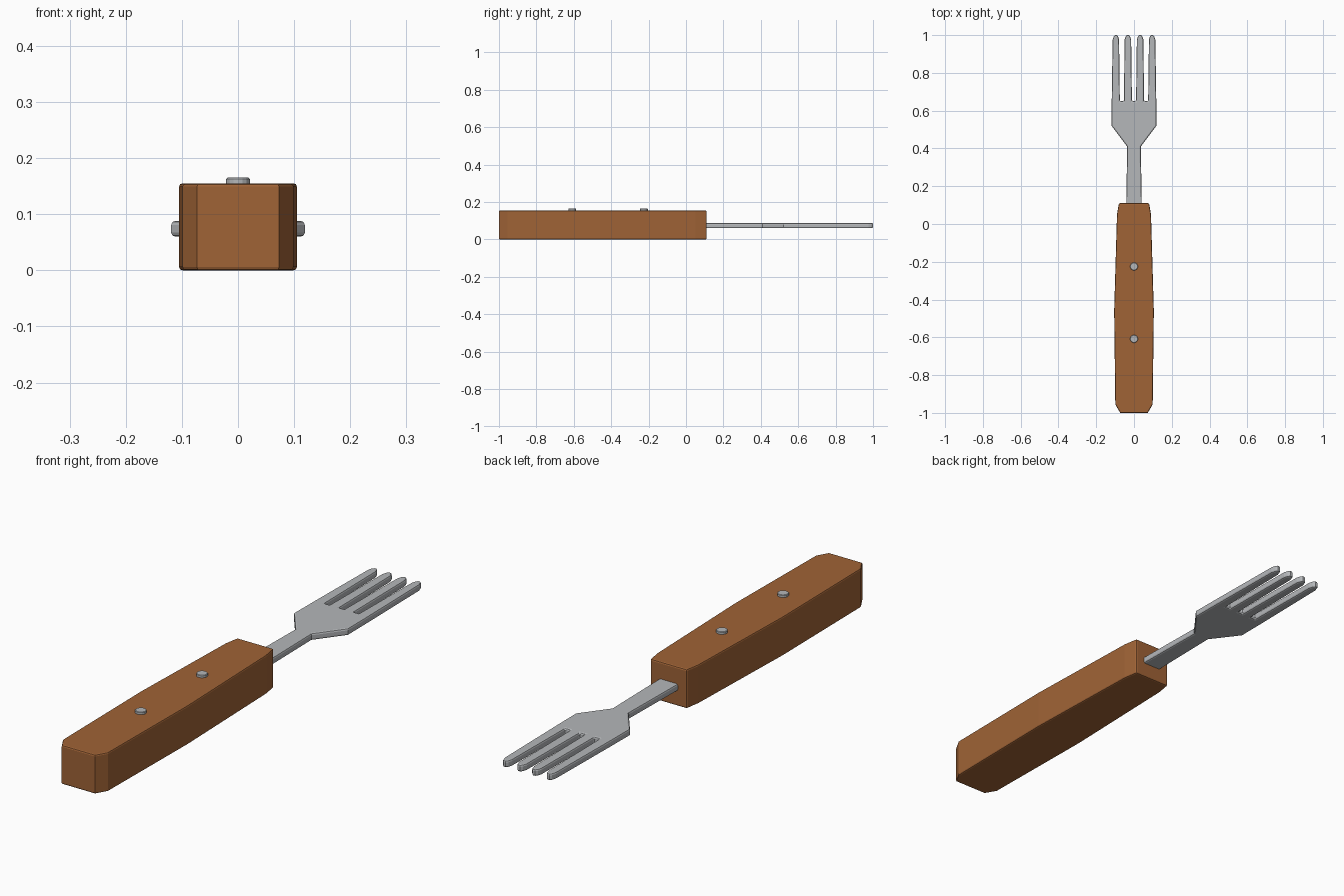
import bpy, bmesh, math

if "Cube" in bpy.data.objects:
    bpy.data.objects.remove(bpy.data.objects["Cube"])

def material(name, rgb):
    m = bpy.data.materials.new(name)
    m.diffuse_color = (*rgb, 1)
    m.use_nodes = True
    m.node_tree.nodes["Principled BSDF"].inputs["Base Color"].default_value = m.diffuse_color
    return m

WOOD = material("brown wood", (0.35, 0.125, 0.037))
STEEL = material("grey steel", (0.46, 0.475, 0.49))

def plate(name, outline, z0, z1, mat, bevel, segments=2):
    """Extrude a flat outline between two heights and round its rims."""
    bm = bmesh.new()
    face = bm.faces.new([bm.verts.new((x, y, z0)) for x, y in outline])
    out = bmesh.ops.extrude_face_region(bm, geom=[face])
    for v in out["geom"]:
        if isinstance(v, bmesh.types.BMVert):
            v.co.z = z1
    bmesh.ops.recalc_face_normals(bm, faces=bm.faces)
    me = bpy.data.meshes.new(name)
    bm.to_mesh(me)
    bm.free()
    me.materials.append(mat)
    ob = bpy.data.objects.new(name, me)
    bpy.context.collection.objects.link(ob)
    mod = ob.modifiers.new("rim", 'BEVEL')
    mod.width, mod.segments = bevel, segments
    mod.limit_method, mod.angle_limit = 'ANGLE', math.radians(65)
    return ob

def mirrored(right):
    """Close a right-hand profile with its reflection in x."""
    return right + [(-x, y) for x, y in reversed(right)]

# wooden handle
plate("handle", mirrored([(0.073, -1.0), (0.099, -0.955), (0.105, -0.46),
                          (0.09, 0.05), (0.08, 0.11)]), 0, 0.155, WOOD, 0.006)

# one tine, listed from its outer root to its inner root
def tine(outer_root, outer_tip, inner_tip, inner_root):
    w = outer_tip - inner_tip
    return [outer_root, (outer_tip, 0.975), (outer_tip - 0.15 * w, 0.992),
            (outer_tip - 0.35 * w, 1.0), (inner_tip + 0.35 * w, 1.0),
            (inner_tip + 0.15 * w, 0.992), (inner_tip, 0.975), inner_root]

# steel neck, shoulders and four tines
profile = [(0.041, 0.0), (0.041, 0.11), (0.036, 0.41), (0.119, 0.52)]
profile += tine((0.118, 0.65), 0.113, 0.079, (0.075, 0.65))
profile += tine((0.053, 0.65), 0.050, 0.015, (0.011, 0.65))
plate("fork_head", mirrored(profile), 0.06, 0.088, STEEL, 0.007)

# rivets through the handle
for i, y in enumerate((-0.225, -0.608)):
    ring = [(0.021 * math.cos(a * math.tau / 16), y + 0.021 * math.sin(a * math.tau / 16))
            for a in range(16)]
    plate(f"rivet_{i + 1}", ring, 0.001, 0.165, STEEL, 0.002, 1)
